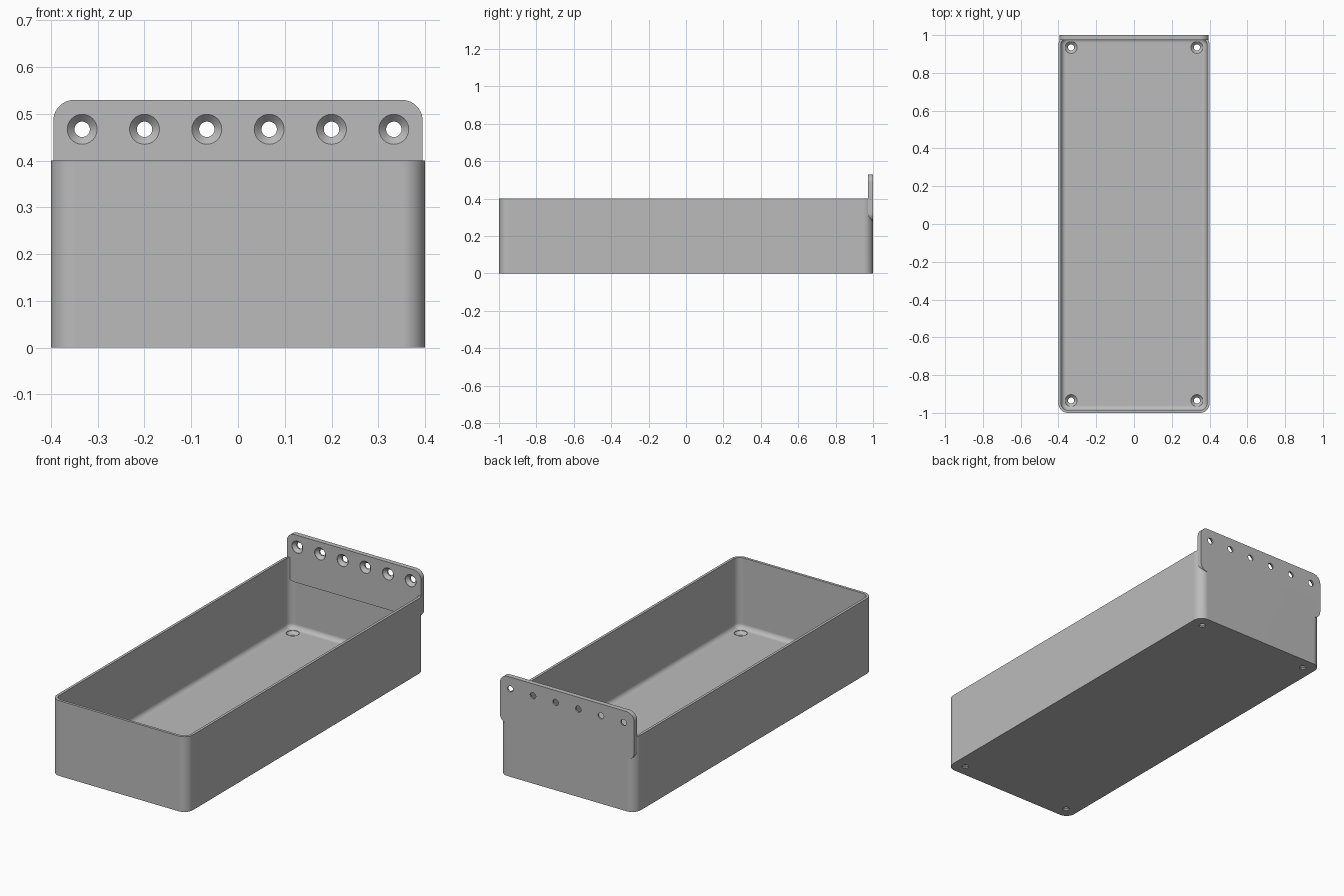
import bpy, bmesh, math
from mathutils import Matrix

if "Cube" in bpy.data.objects:
    bpy.data.objects.remove(bpy.data.objects["Cube"])

grey = bpy.data.materials.new("plain grey")
grey.use_nodes = True
colour = (0.5, 0.5, 0.5, 1)
grey.diffuse_color = colour
grey.node_tree.nodes["Principled BSDF"].inputs["Base Color"].default_value = colour

SEG = 10


def rounded_rect(hx, hy, r):
    """Counter-clockwise outline of a rectangle with rounded corners."""
    pts = []
    for q, (sx, sy) in enumerate([(1, 1), (-1, 1), (-1, -1), (1, -1)]):
        for i in range(SEG + 1):
            a = (q + i / SEG) * math.pi / 2
            pts.append((sx * (hx - r) + r * math.cos(a),
                        sy * (hy - r) + r * math.sin(a)))
    return pts


def loft(name, rings, matrix=Matrix()):
    """Closed solid through a list of (outline, z) rings."""
    bm = bmesh.new()
    loops = [[bm.verts.new((x, y, z)) for x, y in pts] for pts, z in rings]
    for a, b in zip(loops, loops[1:]):
        for i in range(len(a)):
            j = (i + 1) % len(a)
            bm.faces.new((a[i], a[j], b[j], b[i]))
    bm.faces.new(loops[0][::-1])
    bm.faces.new(loops[-1])
    bmesh.ops.transform(bm, matrix=matrix, verts=bm.verts)
    bmesh.ops.recalc_face_normals(bm, faces=bm.faces)
    mesh = bpy.data.meshes.new(name)
    bm.to_mesh(mesh)
    bm.free()
    mesh.materials.append(grey)
    obj = bpy.data.objects.new(name, mesh)
    bpy.context.collection.objects.link(obj)
    return obj


def apply_boolean(target, other, operation):
    mod = target.modifiers.new(operation, 'BOOLEAN')
    mod.operation, mod.object, mod.solver = operation, other, 'EXACT'
    bpy.context.view_layer.objects.active = target
    bpy.ops.object.modifier_apply(modifier=mod.name)
    bpy.data.objects.remove(other)


def countersunk_cutter(matrix):
    """Screw hole along local z, its wide mouth at z = 0."""
    circle = lambda r: [(r * math.cos(k * math.tau / 32), r * math.sin(k * math.tau / 32))
                        for k in range(32)]
    rings = [(circle(0.0165), -0.05), (circle(0.0165), -0.018),
             (circle(0.032), -0.002), (circle(0.032), 0.01)]
    cutter = loft("hole_cutter", rings, matrix)
    cutter.hide_render = True
    return cutter


# Tray: outer wall, rim, inner wall, filleted floor
HX, HY, HEIGHT, RADIUS = 0.4, 1.0, 0.4, 0.05
WALL, FLOOR, FILLET = 0.014, 0.025, 0.025


def ring(inset, z):
    return rounded_rect(HX - inset, HY - inset, RADIUS - inset), z


rings = [ring(0, 0), ring(0, HEIGHT), ring(WALL, HEIGHT)]
for i in range(7):
    a = i / 6 * math.pi / 2
    rings.append(ring(WALL + FILLET * (1 - math.cos(a)),
                      FLOOR + FILLET * (1 - math.sin(a))))
tray = loft("tray", rings)

# Mounting plate fused into the back wall
low, high, front_y = 0.277, 0.53, 0.974
upright = Matrix.Translation((0, HY, (low + high) / 2)) @ Matrix.Rotation(math.pi / 2, 4, 'X')
outline = rounded_rect(0.395, (high - low) / 2, 0.045)
plate = loft("mounting_plate", [(outline, 0), (outline, HY - front_y)], upright)
apply_boolean(tray, plate, 'UNION')

# Six plate holes, mouth towards the front
for i in range(6):
    spot = Matrix.Translation(((i - 2.5) * 0.1333, front_y, 0.467))
    apply_boolean(tray, countersunk_cutter(spot @ Matrix.Rotation(math.pi / 2, 4, 'X')), 'DIFFERENCE')

# Four floor holes, mouth upwards
for sx in (-1, 1):
    for sy in (-1, 1):
        spot = Matrix.Translation((sx * 0.333, sy * 0.935, FLOOR))
        apply_boolean(tray, countersunk_cutter(spot), 'DIFFERENCE')

# Smooth curves, crisp edges
bpy.ops.object.select_all(action='DESELECT')
tray.select_set(True)
bpy.context.view_layer.objects.active = tray
bpy.ops.object.shade_smooth_by_angle(angle=math.radians(30))
weighted = tray.modifiers.new("even_normals", 'WEIGHTED_NORMAL')
weighted.keep_sharp = True
